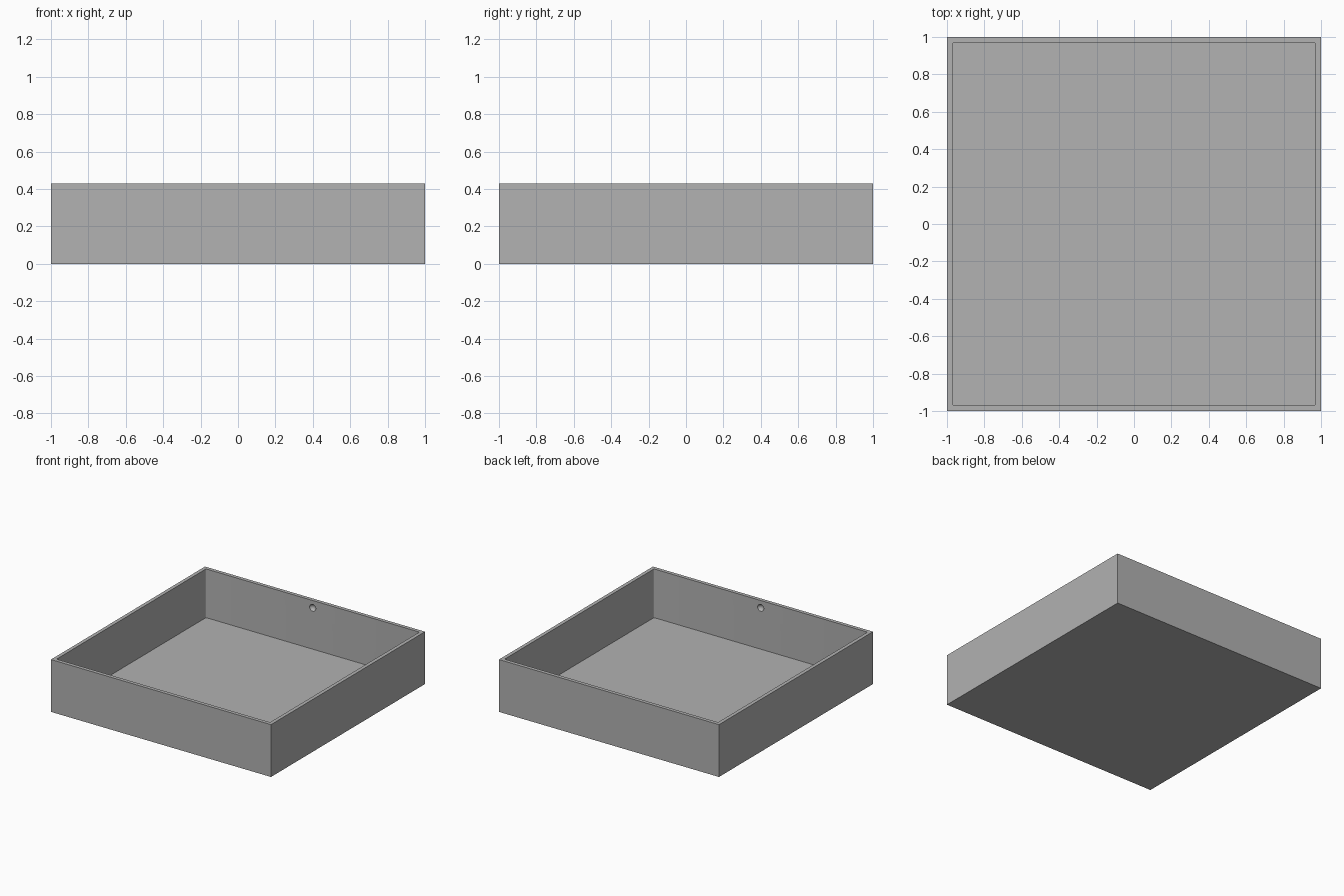
import bpy
import bmesh
from mathutils import Matrix

cube = bpy.data.objects.get("Cube")
if cube:
    bpy.data.objects.remove(cube, do_unlink=True)

HEIGHT, WALL = 0.43, 0.03
INNER = 1 - WALL

grey = bpy.data.materials.new("plain grey")
grey.use_nodes = True
colour = (0.445, 0.445, 0.445, 1)
grey.diffuse_color = colour
grey.node_tree.nodes["Principled BSDF"].inputs["Base Color"].default_value = colour


def add_object(name, bm):
    mesh = bpy.data.meshes.new(name)
    bm.to_mesh(mesh)
    bm.free()
    mesh.materials.append(grey)
    obj = bpy.data.objects.new(name, mesh)
    bpy.context.collection.objects.link(obj)
    return obj


def box(half, bottom, top):
    bm = bmesh.new()
    size = Matrix.Diagonal((2 * half, 2 * half, top - bottom, 1))
    place = Matrix.Translation((0, 0, (bottom + top) / 2))
    bmesh.ops.create_cube(bm, size=1, matrix=place @ size)
    return bm


def carve(target, cutter):
    cutter.hide_render = True
    cutter.hide_set(True)
    mod = target.modifiers.new(cutter.name, 'BOOLEAN')
    mod.operation = 'DIFFERENCE'
    mod.solver = 'EXACT'
    mod.object = cutter


# Square tray body
tray = add_object("tray", box(1, 0, HEIGHT))

# Inner cavity with slightly rounded upright corners
bm = box(INNER, WALL, HEIGHT + 0.2)
upright = [e for e in bm.edges
           if abs(e.verts[0].co.z - e.verts[1].co.z) > 0.1]
bmesh.ops.bevel(bm, geom=upright, offset=0.01, segments=4,
                profile=0.5, affect='EDGES')
carve(tray, add_object("cavity_cutter", bm))

# Shallow round dimples inside the front and back walls
for name, side in (("front", -1), ("back", 1)):
    bm = bmesh.new()
    centre = Matrix.Translation((0, side * (INNER - 0.01), 0.37))
    bmesh.ops.create_uvsphere(bm, u_segments=24, v_segments=16,
                              radius=0.03, matrix=centre)
    carve(tray, add_object(name + "_dimple_cutter", bm))

# Apply the cuts, then drop the helpers
bpy.context.view_layer.update()
graph = bpy.context.evaluated_depsgraph_get()
tray_mesh = bpy.data.meshes.new_from_object(tray.evaluated_get(graph))
tray.modifiers.clear()
tray.data = tray_mesh
for obj in list(bpy.data.objects):
    if obj.name.endswith("_cutter"):
        bpy.data.objects.remove(obj, do_unlink=True)

bpy.ops.object.select_all(action='DESELECT')
tray.select_set(True)
bpy.context.view_layer.objects.active = tray
bpy.ops.object.shade_smooth_by_angle()
